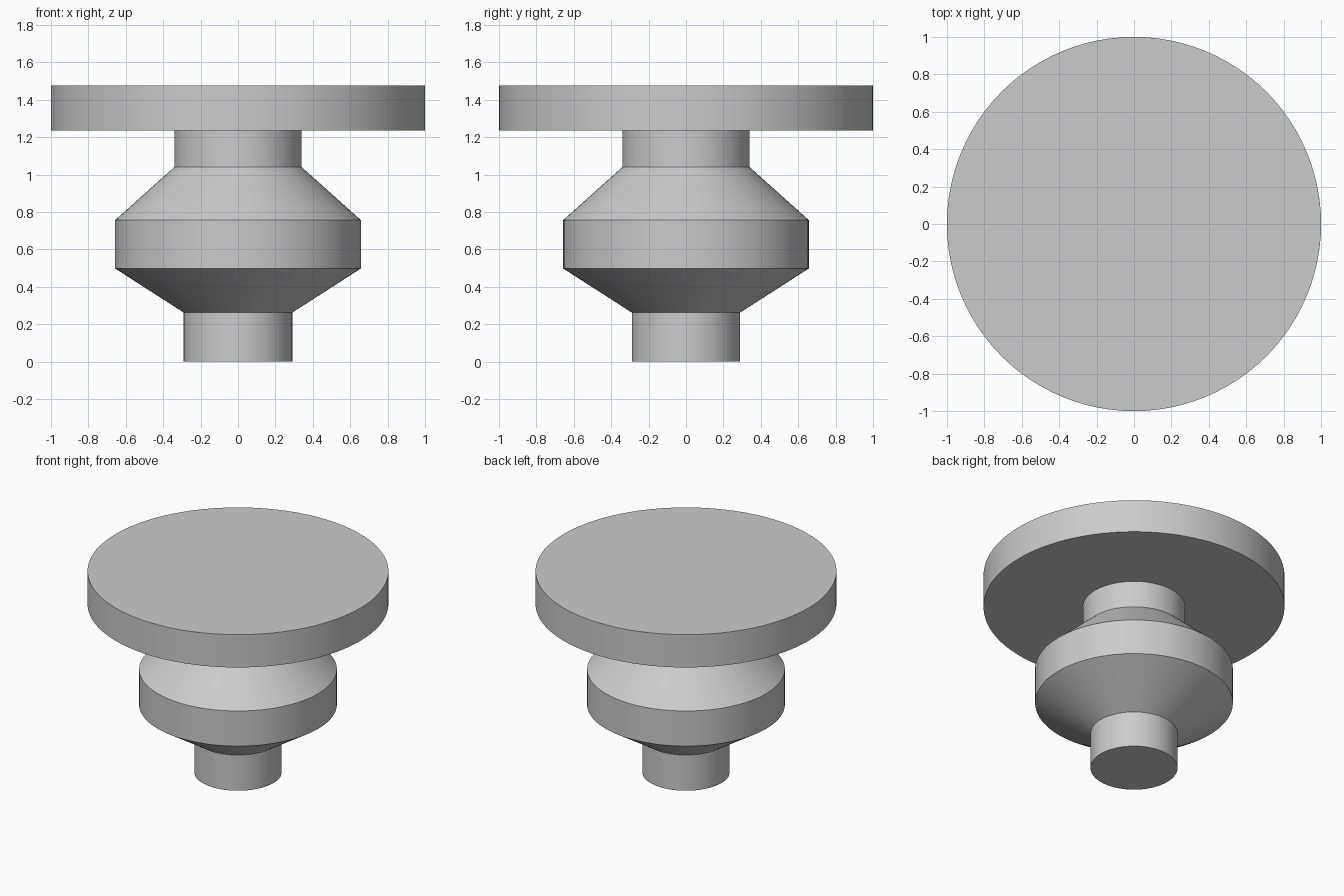
import bpy
import bmesh
import math

SEGMENTS = 96

default_cube = bpy.data.objects.get("Cube")
if default_cube:
    bpy.data.objects.remove(default_cube, do_unlink=True)

# Single plain grey
grey = bpy.data.materials.new("plain_grey")
grey.use_nodes = True
colour = (0.6, 0.6, 0.6, 1)
grey.diffuse_color = colour
grey.node_tree.nodes["Principled BSDF"].inputs["Base Color"].default_value = colour


def lathe(name, profile):
    """Turn a (radius, height) profile around z and cap both ends."""
    bm = bmesh.new()
    rings = []
    for radius, z in profile:
        angles = (2 * math.pi * i / SEGMENTS for i in range(SEGMENTS))
        rings.append([bm.verts.new((radius * math.cos(a), radius * math.sin(a), z))
                      for a in angles])
    for low, high in zip(rings, rings[1:]):
        for i in range(SEGMENTS):
            j = (i + 1) % SEGMENTS
            bm.faces.new((low[i], low[j], high[j], high[i]))
    bm.faces.new(reversed(rings[0]))
    bm.faces.new(rings[-1])
    mesh = bpy.data.meshes.new(name)
    bm.to_mesh(mesh)
    bm.free()
    mesh.materials.append(grey)
    obj = bpy.data.objects.new(name, mesh)
    bpy.context.collection.objects.link(obj)
    bpy.ops.object.select_all(action="DESELECT")
    obj.select_set(True)
    bpy.context.view_layer.objects.active = obj
    bpy.ops.object.shade_smooth_by_angle(angle=math.radians(25))
    return obj


# Foot, flared belly, neck and wide top disc in one turned piece
FOOT, BELLY, NECK, DISC = 0.29, 0.657, 0.34, 1.0
lathe("turned_pedestal", [
    (FOOT, 0), (FOOT, 0.262),
    (BELLY, 0.498), (BELLY, 0.756),
    (NECK, 1.04), (NECK, 1.235),
    (DISC, 1.235), (DISC, 1.476),
])
